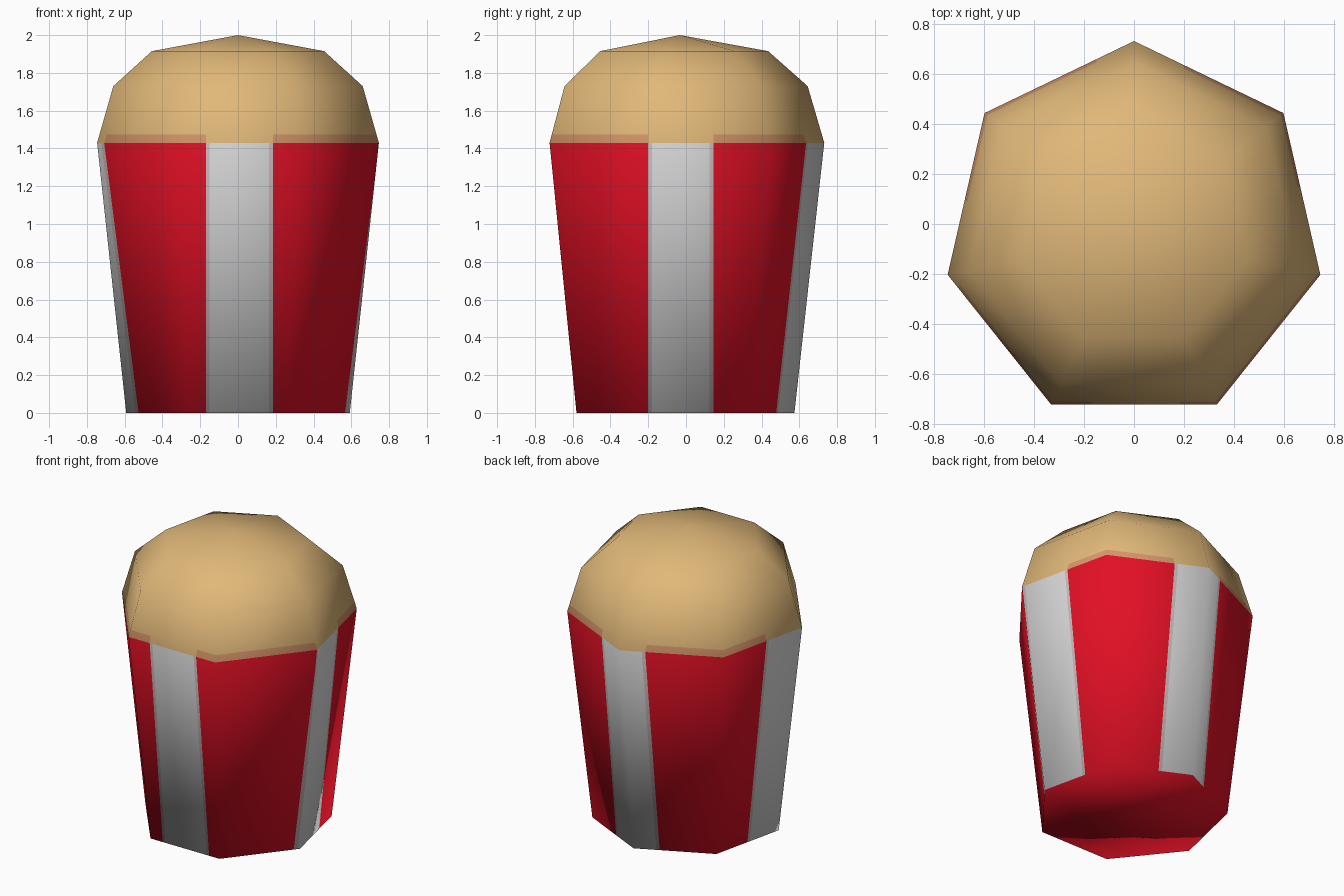
import bpy, bmesh, math
from mathutils import Vector

if "Cube" in bpy.data.objects:
    bpy.data.objects.remove(bpy.data.objects["Cube"], do_unlink=True)

SIDES = 7
CENTRE_Y = -0.033
RIM = 1.43
BAND = 1.475      # top of the tinted edge of the popcorn
FRINGE = 0.02     # width of the pale edge on each white stripe
RINGS = [(0.607, 0.0), (0.765, RIM), (0.677, 1.73), (0.468, 1.915)]

# Stripes: side of the bucket, axis measured across it, start and end
STRIPES = [
    (Vector((0, -1, 0)), Vector((1, 0, 0)), -0.17, 0.185),
    (Vector((0, 1, 0)), Vector((1, 0, 0)), -0.15, 0.20),
    (Vector((1, 0, 0)), Vector((0, 1, 0)), -0.20, 0.145),
    (Vector((-1, 0, 0)), Vector((0, 1, 0)), -0.25, 0.09),
]


def material(name, colour):
    mat = bpy.data.materials.new(name)
    mat.use_nodes = True
    mat.diffuse_color = (*colour, 1)
    mat.node_tree.nodes["Principled BSDF"].inputs["Base Color"].default_value = (*colour, 1)
    return mat


MATERIALS = [
    material("red", (0.76, 0.005, 0.018)),
    material("white", (0.70, 0.70, 0.70)),
    material("pale_pink", (0.60, 0.50, 0.50)),
    material("popcorn_tan", (0.75, 0.48, 0.19)),
    material("rosy_tan", (0.66, 0.30, 0.14)),
]
RED, WHITE, PINK, TAN, ROSY = range(len(MATERIALS))


def stripe_colour(point):
    for side, axis, start, end in STRIPES:
        across = point.dot(axis)
        if point.dot(side) > 0 and start < across < end:
            edge = min(across - start, end - across)
            return PINK if edge < FRINGE else WHITE
    return RED


def face_colour(face):
    point = face.calc_center_median()
    if point.z > RIM:
        near_red = point.z < BAND and stripe_colour(point) == RED
        return ROSY if near_red else TAN
    return RED if face.normal.z < -0.9 else stripe_colour(point)


def build_shell():
    """Seven-sided closed shell, cut along every colour border."""
    bm = bmesh.new()
    rings = []
    for radius, z in RINGS:
        angles = [math.pi / 2 + i * math.tau / SIDES for i in range(SIDES)]
        rings.append([bm.verts.new((radius * math.cos(a), CENTRE_Y + radius * math.sin(a), z))
                      for a in angles])
    apex = bm.verts.new((0, CENTRE_Y, 2.0))
    bm.faces.new(reversed(rings[0]))
    for i in range(SIDES):
        j = (i + 1) % SIDES
        for low, high in zip(rings, rings[1:]):
            bm.faces.new((low[i], low[j], high[j], high[i]))
        bm.faces.new((rings[-1][i], rings[-1][j], apex))
    bm.normal_update()

    # Keep the soft shading of the plain shell through the cuts
    soft = bm.verts.layers.float_vector.new("soft")
    for v in bm.verts:
        v[soft] = v.normal

    cuts = [(Vector((0, 0, BAND)), Vector((0, 0, 1)))]
    for _, axis, start, end in STRIPES:
        for d in (start, start + FRINGE, end - FRINGE, end):
            cuts.append((axis * d, axis))
    for point, normal in cuts:
        bmesh.ops.bisect_plane(bm, geom=bm.verts[:] + bm.edges[:] + bm.faces[:],
                               dist=1e-5, plane_co=point, plane_no=normal)
    bm.normal_update()
    for f in bm.faces:
        f.smooth = True
        f.material_index = face_colour(f)
    return bm, soft


def make_part(name, above_rim):
    bm, soft = build_shell()
    other = [f for f in bm.faces if (f.calc_center_median().z > RIM) != above_rim]
    bmesh.ops.delete(bm, geom=other, context='FACES')
    normals = [Vector(v[soft]).normalized() for v in bm.verts]
    bm.verts.layers.float_vector.remove(soft)
    mesh = bpy.data.meshes.new(name)
    bm.to_mesh(mesh)
    bm.free()
    for mat in MATERIALS:
        mesh.materials.append(mat)
    mesh.normals_split_custom_set_from_vertices(normals)
    bpy.context.collection.objects.link(bpy.data.objects.new(name, mesh))


make_part("striped_bucket", False)
make_part("popcorn_heap", True)
